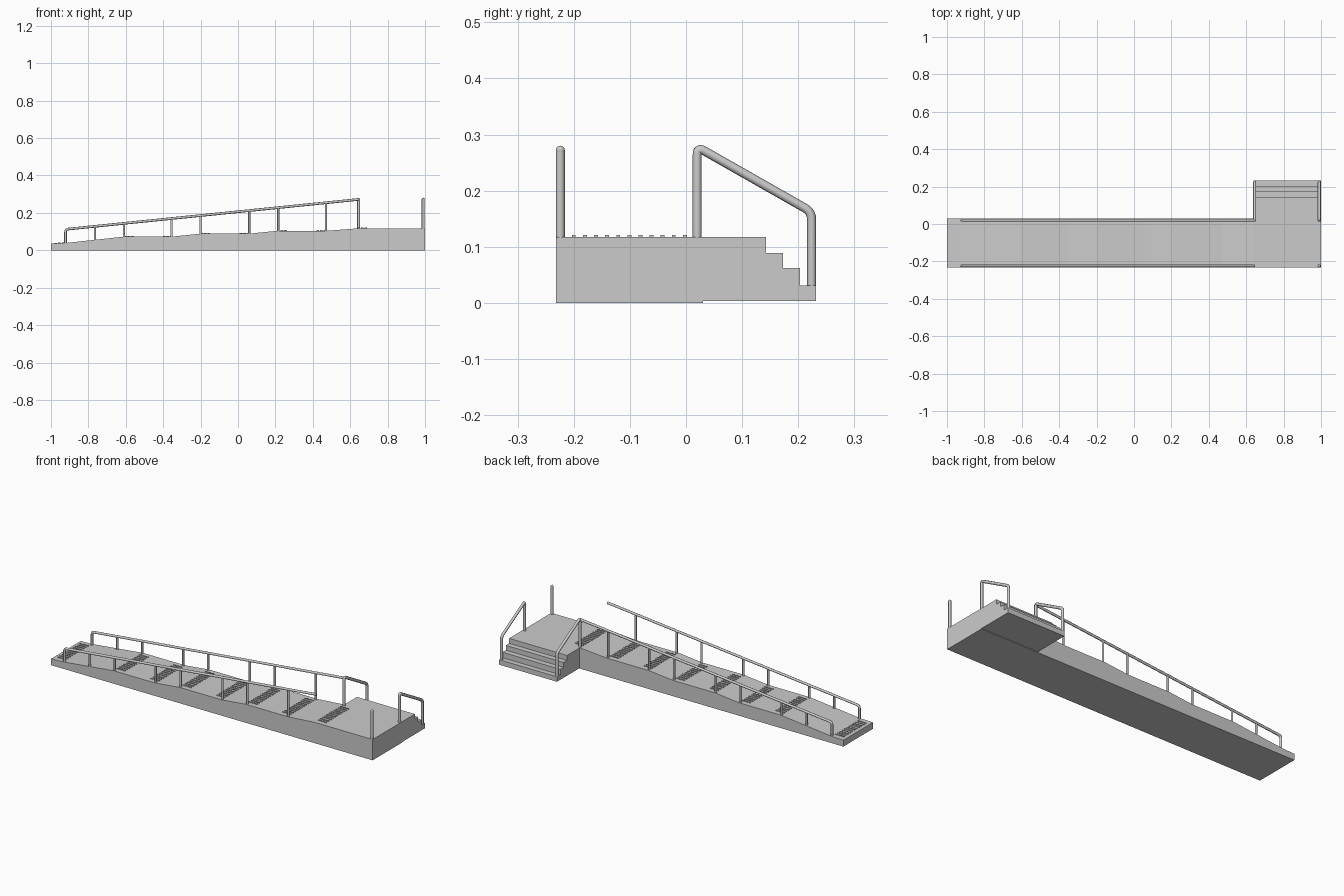
import bpy, bmesh
from mathutils import Vector, Matrix

if "Cube" in bpy.data.objects:
    bpy.data.objects.remove(bpy.data.objects["Cube"])

Y0, Y1 = -0.232, 0.03          # ramp sides
RAIL_F, RAIL_B = -0.224, 0.02  # handrail lines
R = 0.008

# top profile of the ramp: sloped runs with level rests
TOP = [(-1, 0.036), (-0.93, 0.038), (-0.61, 0.073), (-0.35, 0.073), (-0.2, 0.089),
       (0.06, 0.089), (0.21, 0.104), (0.47, 0.104), (0.64, 0.117), (1, 0.117)]


def top_z(x):
    for (a, za), (b, zb) in zip(TOP, TOP[1:]):
        if a <= x <= b:
            return za + (zb - za) * (x - a) / (b - a)
    return TOP[-1][1]


def finish(name, bm):
    bmesh.ops.recalc_face_normals(bm, faces=bm.faces)
    me = bpy.data.meshes.new(name)
    bm.to_mesh(me)
    bm.free()
    ob = bpy.data.objects.new(name, me)
    bpy.context.collection.objects.link(ob)
    return ob


def extrude_profile(name, pts, vec):
    bm = bmesh.new()
    f = bm.faces.new([bm.verts.new(p) for p in pts])
    r = bmesh.ops.extrude_face_region(bm, geom=[f])
    vs = [g for g in r["geom"] if isinstance(g, bmesh.types.BMVert)]
    bmesh.ops.translate(bm, verts=vs, vec=vec)
    return finish(name, bm)


def tube(name, pts, r=R, bend=0.014):
    """Round tube along a path, with rounded corners."""
    pts = [Vector(p) for p in pts]
    path = [pts[0]]
    for a, b, c in zip(pts, pts[1:], pts[2:]):
        p, q = b + (a - b).normalized() * bend, b + (c - b).normalized() * bend
        for i in range(6):
            t = i / 5
            path.append(p * (1 - t) ** 2 + b * 2 * t * (1 - t) + q * t * t)
    path.append(pts[-1])
    cu = bpy.data.curves.new(name, "CURVE")
    cu.dimensions = "3D"
    cu.bevel_depth = r
    cu.bevel_resolution = 2
    cu.use_fill_caps = True
    sp = cu.splines.new("POLY")
    sp.points.add(len(path) - 1)
    for s, p in zip(sp.points, path):
        s.co = (*p, 1)
    ob = bpy.data.objects.new(name, cu)
    bpy.context.collection.objects.link(ob)
    return ob


# ramp body with landing
extrude_profile("ramp_body", [(-1, Y0, 0), (1, Y0, 0)] + [(x, Y0, z) for x, z in reversed(TOP)],
                (0, Y1 - Y0, 0))

# steps behind the landing
steps = [(Y1, 0.003), (0.232, 0.003), (0.232, 0.031), (0.203, 0.031), (0.203, 0.062),
         (0.173, 0.062), (0.173, 0.089), (0.143, 0.089), (0.143, 0.117), (Y1, 0.117)]
extrude_profile("stairs", [(0.64, y, z) for y, z in steps], (0.36, 0, 0))

# ramp handrails: the back one meets the stair rail, the front one ends free
A, B = (-0.922, 0.112), (0.645, 0.272)
POSTS = (-0.765, -0.61, -0.355, -0.2, 0.06, 0.215, 0.47)
for side, y in (("front", RAIL_F), ("back", RAIL_B)):
    tube(side + "_handrail", [(A[0], y, top_z(A[0])), (A[0], y, A[1]), (B[0], y, B[1])], 0.007)
    for i, x in enumerate(POSTS):
        z = A[1] + (B[1] - A[1]) * (x - A[0]) / (B[0] - A[0])
        tube(f"{side}_post_{i + 1}", [(x, y, top_z(x) - 0.003), (x, y, z)], 0.006)

# stair handrails
for side, x in (("left", 0.645), ("right", 0.99)):
    tube(side + "_stair_rail", [(x, RAIL_B, 0.115), (x, RAIL_B, 0.278),
                                (x, 0.224, 0.162), (x, 0.224, 0.03)])

# lone corner post with a rounded top
tube("corner_post", [(0.99, RAIL_F, 0.115), (0.99, RAIL_F, 0.272)])
bpy.ops.mesh.primitive_uv_sphere_add(segments=16, ring_count=8, radius=R,
                                     location=(0.99, RAIL_F, 0.272))
bpy.context.object.name = "corner_post_cap"
bpy.ops.object.shade_smooth()

# raised warning bars at the ends of each slope
bm = bmesh.new()
for xc in (-0.955, -0.585, -0.375, -0.175, 0.035, 0.235, 0.445, 0.665):
    for i in range(3):
        for j in range(11):
            x, y = xc + (i - 1) * 0.019, -0.2 + j * 0.0198
            bmesh.ops.create_cube(bm, size=1, matrix=Matrix.Translation((x, y, top_z(x) + 0.001))
                                  @ Matrix.Diagonal((0.014, 0.007, 0.005, 1)))
finish("warning_strips", bm)
